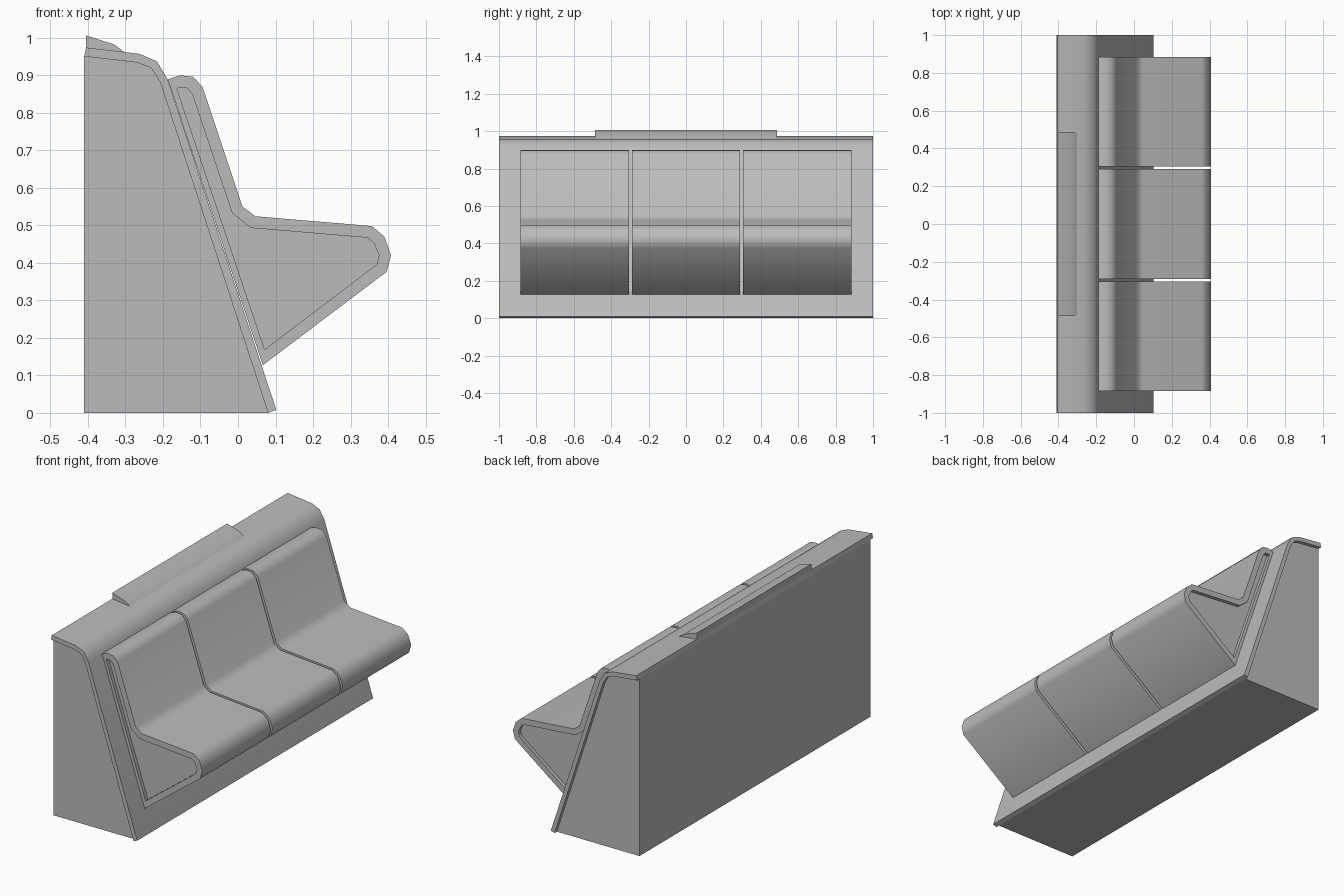
import bpy
import bmesh
from math import radians

cube = bpy.data.objects.get("Cube")
if cube:
    bpy.data.objects.remove(cube, do_unlink=True)

grey = bpy.data.materials.new("plain grey")
grey.use_nodes = True
tone = (0.5, 0.5, 0.5, 1)
grey.diffuse_color = tone
grey.node_tree.nodes["Principled BSDF"].inputs["Base Color"].default_value = tone


def finish(name, bm):
    bmesh.ops.recalc_face_normals(bm, faces=bm.faces)
    mesh = bpy.data.meshes.new(name)
    bm.to_mesh(mesh)
    bm.free()
    mesh.materials.append(grey)
    obj = bpy.data.objects.new(name, mesh)
    bpy.context.collection.objects.link(obj)
    bpy.ops.object.select_all(action="DESELECT")
    obj.select_set(True)
    bpy.context.view_layer.objects.active = obj
    bpy.ops.object.shade_smooth_by_angle(angle=radians(42))
    return obj


def loop(bm, profile, y):
    return [bm.verts.new((x, y, z)) for x, z in profile]


def bridge(bm, a, b):
    n = len(a)
    for i in range(n):
        j = (i + 1) % n
        bm.faces.new((a[i], a[j], b[j], b[i]))


def prism(name, profile, y0, y1):
    """Solid side profile extruded along the bench."""
    bm = bmesh.new()
    a, b = loop(bm, profile, y0), loop(bm, profile, y1)
    bridge(bm, a, b)
    bm.faces.new(a)
    bm.faces.new(b)
    return finish(name, bm)


def shell(name, outer, inner, y0, y1):
    """Hollow band between two matching profiles."""
    bm = bmesh.new()
    o0, o1 = loop(bm, outer, y0), loop(bm, outer, y1)
    i0, i1 = loop(bm, inner, y0), loop(bm, inner, y1)
    for a, b in ((o0, o1), (i0, i1), (o0, i0), (o1, i1)):
        bridge(bm, a, b)
    return finish(name, bm)


# Backing body, and the bent panel that covers its top and front
under = [(-0.41, 0.95), (-0.27, 0.934), (-0.232, 0.92), (-0.208, 0.883), (0.08, 0.0)]
over = [(-0.405, 0.974), (-0.262, 0.957), (-0.216, 0.937), (-0.187, 0.888), (0.102, 0.008)]
prism("backing_body", under + [(-0.41, 0)], -0.98, 0.98)
prism("cover_panel", under + over[::-1], -1, 1)

# Raised ledge along the top rear edge
prism("top_ledge", [(-0.405, 0.97), (-0.405, 1.006), (-0.33, 0.982), (-0.30, 0.96)], -0.487, 0.487)

# Three seats: a bent outer shell with a recessed filling
outer = [(-0.187, 0.889), (-0.155, 0.9), (-0.12, 0.896), (-0.095, 0.87), (0.012, 0.55),
         (0.047, 0.524), (0.357, 0.498), (0.39, 0.47), (0.408, 0.42), (0.396, 0.376),
         (0.066, 0.127)]
inner = [(-0.163, 0.865), (-0.152, 0.867), (-0.136, 0.866), (-0.122, 0.85), (-0.016, 0.533),
         (0.034, 0.493), (0.345, 0.467), (0.362, 0.453), (0.376, 0.42), (0.37, 0.396),
         (0.071, 0.169)]
recess = 0.02
for label, y in (("right", -0.595), ("middle", 0), ("left", 0.595)):
    y0, y1 = y - 0.29, y + 0.29
    shell(label + "_seat_shell", outer, inner, y0, y1)
    prism(label + "_seat_filling", inner, y0 + recess, y1 - recess)
